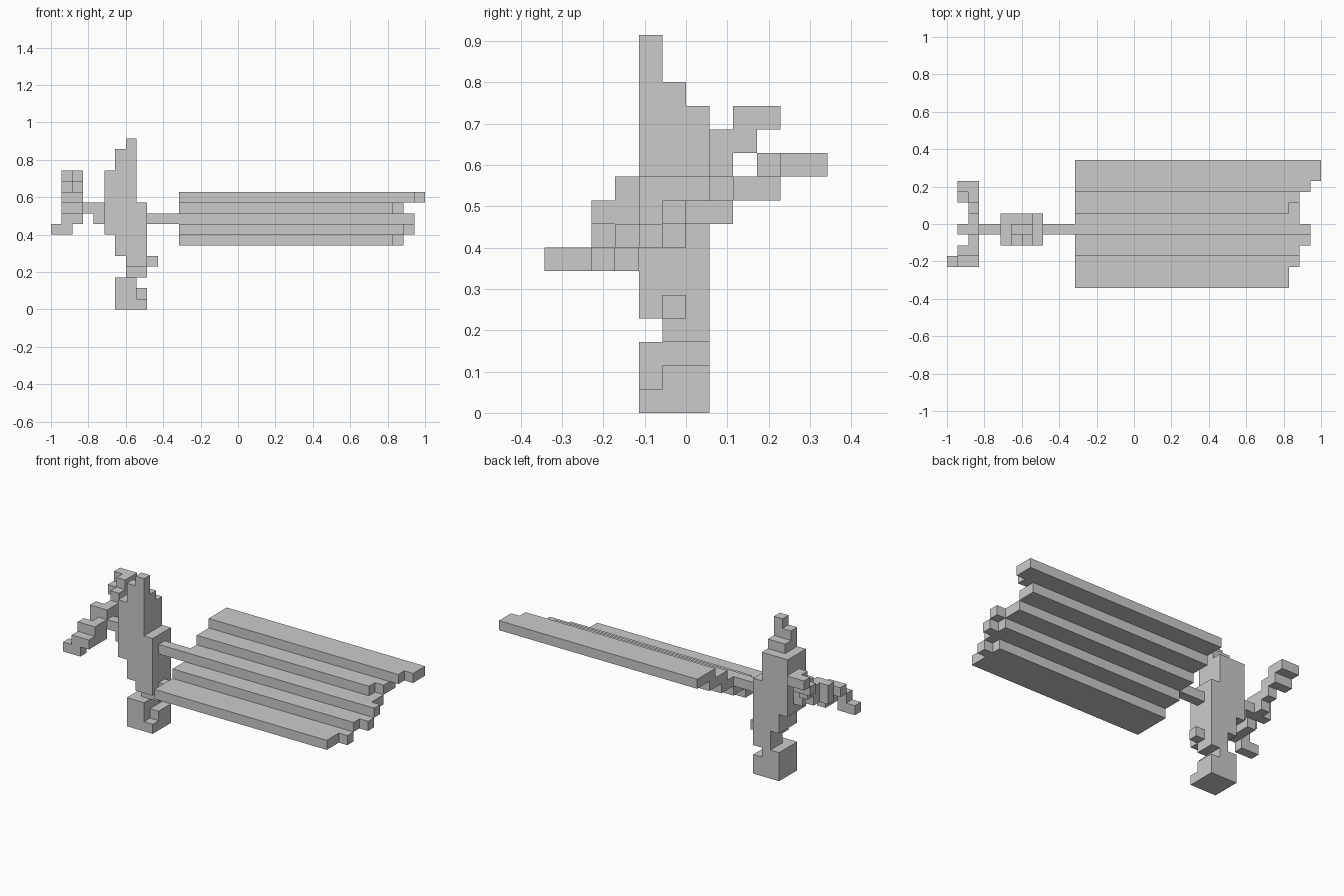
import bpy, bmesh
from mathutils import Vector

if "Cube" in bpy.data.objects:
    bpy.data.objects.remove(bpy.data.objects["Cube"])

V = 2 / 35                      # one block
ORIGIN = Vector((-1, -6 * V, 0))


def box(x, y, z):
    """Set of blocks for inclusive index ranges (or single indices)."""
    span = lambda r: range(r[0], r[1] + 1) if isinstance(r, tuple) else (r,)
    return {(i, j, k) for i in span(x) for j in span(y) for k in span(z)}


parts = {}

# Upright body: stepped top, stepped underside
parts["body"] = (
    box(5, (4, 6), (7, 12)) | box(6, (4, 6), (5, 12)) | box(7, (4, 6), (4, 12))
    | box(8, (4, 6), (4, 9)) | box((6, 7), (4, 5), 13)
    | box((6, 7), 4, 14) | box(7, 4, 15))

# Ankle and small side peg
parts["ankle"] = box((7, 8), (5, 6), 3)
parts["side_peg"] = box(9, 5, 4)

# Foot block with stepped toe
parts["foot"] = box((6, 7), (4, 6), (0, 2)) | box(8, (4, 6), 0) | box(8, (5, 6), 1)

# Arms joining body to the tilted bar and to the slats
parts["left_arm"] = box((3, 4), 5, 9) | box(4, 5, 8)
parts["right_arm"] = box((9, 11), 5, 8)

# Tilted stepped bar on the left
parts["tilted_bar"] = (
    box((1, 2), 9, 12) | box(2, 8, (11, 12)) | box(1, 8, 11)
    | box(2, 7, (10, 11)) | box(2, 6, (9, 10)) | box((1, 2), 5, (9, 10))
    | box(2, 4, (8, 9)) | box((1, 2), 3, 9) | box(2, 3, 8)
    | box((1, 2), 2, 8) | box((0, 1), 2, 7))

# Long slats: level -> (first row, end index of each row)
slats = {6: (0, (31, 31, 32, 31)), 7: (3, (32, 33, 32)), 8: (5, (33, 32, 32)),
         9: (7, (31, 32, 32)), 10: (9, (33, 34, 34))}
for level, (first, ends) in slats.items():
    cells = set()
    for n, end in enumerate(ends):
        cells |= box((12, end), first + n, level)
    parts[f"slat_{level - 5}"] = cells

filled = set().union(*parts.values())


def build(name, cells):
    """Mesh the exposed block faces only, then merge flat regions."""
    bm = bmesh.new()
    verts = {}

    def vert(p):
        if p not in verts:
            verts[p] = bm.verts.new(ORIGIN + Vector(p) * V)
        return verts[p]

    for c in sorted(cells):
        for axis in range(3):
            u, w = (axis + 1) % 3, (axis + 2) % 3
            for side in (0, 1):
                near = list(c)
                near[axis] += 2 * side - 1
                if tuple(near) in filled:
                    continue
                quad = []
                for a, b in ((0, 0), (1, 0), (1, 1), (0, 1)):
                    p = list(c)
                    p[axis] += side
                    p[u] += a
                    p[w] += b
                    quad.append(vert(tuple(p)))
                bm.faces.new(quad if side else quad[::-1])
    bmesh.ops.dissolve_limit(bm, angle_limit=0.01, verts=bm.verts[:], edges=bm.edges[:])
    mesh = bpy.data.meshes.new(name)
    bm.to_mesh(mesh)
    bm.free()
    bpy.context.collection.objects.link(bpy.data.objects.new(name, mesh))


for name, cells in parts.items():
    build(name, cells)
